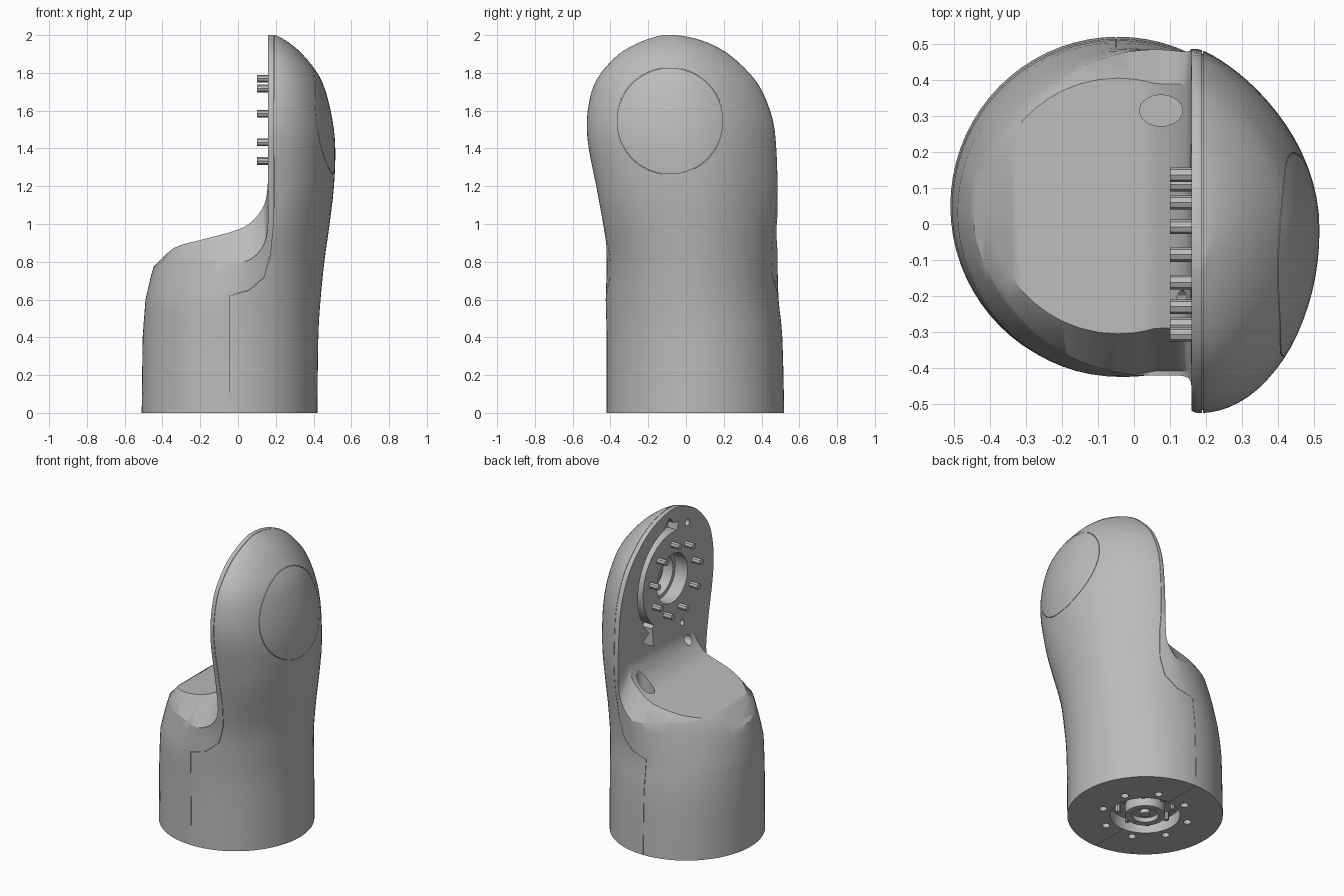
import bpy, bmesh, math
from mathutils import Vector

if "Cube" in bpy.data.objects:
    bpy.data.objects.remove(bpy.data.objects["Cube"], do_unlink=True)

grey = bpy.data.materials.new("satin grey")
grey.use_nodes = True
grey.diffuse_color = (0.5, 0.5, 0.5, 1)
grey.node_tree.nodes["Principled BSDF"].inputs["Base Color"].default_value = (0.5, 0.5, 0.5, 1)

HUB_Y, HUB_Z = -0.085, 1.545       # joint axis, along x
BASE_X, BASE_Y = -0.045, 0.05      # mounting axis, along z
WALL = 0.16                        # flat inner wall of the joint


def loft(name, rings, closed=False):
    """Solid through a list of matching rings, capped or joined end to end."""
    bm = bmesh.new()
    loops = [[bm.verts.new(p) for p in ring] for ring in rings]
    if closed:
        pairs = zip(loops, loops[1:] + loops[:1])
    else:
        pairs = zip(loops, loops[1:])
        bm.faces.new(loops[0])
        bm.faces.new(loops[-1])
    for a, b in pairs:
        for i in range(len(a)):
            j = (i + 1) % len(a)
            bm.faces.new((a[i], a[j], b[j], b[i]))
    bmesh.ops.recalc_face_normals(bm, faces=bm.faces)
    mesh = bpy.data.meshes.new(name)
    bm.to_mesh(mesh)
    bm.free()
    mesh.materials.append(grey)
    obj = bpy.data.objects.new(name, mesh)
    bpy.context.collection.objects.link(obj)
    return obj


def polar(axis, centre, r, a, level):
    """Point around the x or z axis at the given level."""
    u, v = centre[0] + r * math.cos(a), centre[1] + r * math.sin(a)
    return (level, u, v) if axis == "x" else (u, v, level)


def rod(name, axis, centre, r, low, high, n=32):
    return loft(name, [[polar(axis, centre, r, math.tau * i / n, k) for i in range(n)] for k in (low, high)])


def tube(name, axis, centre, inner, outer, low, high, start=0, sweep=math.tau, n=72):
    """Annulus, or part of one, with a rectangular section."""
    full = sweep == math.tau
    section = ((inner, low), (outer, low), (outer, high), (inner, high))
    rings = [[polar(axis, centre, r, start + sweep * i / n, k) for r, k in section]
             for i in range(n if full else n + 1)]
    return loft(name, rings, full)


def cut(target, cutter):
    mod = target.modifiers.new("cut", "BOOLEAN")
    mod.operation, mod.solver, mod.object = "DIFFERENCE", "EXACT", cutter
    bpy.context.view_layer.objects.active = target
    bpy.ops.object.modifier_apply(modifier=mod.name)
    bpy.data.objects.remove(cutter, do_unlink=True)


def interp(x, table):
    for (a, p), (b, q) in zip(table, table[1:]):
        if x <= b:
            return p + (q - p) * (x - a) / (b - a)
    return table[-1][1]


def spline(points, steps):
    """Smooth curve through the points."""
    p = [Vector(q) for q in points]
    p = [p[0]] + p + [p[-1]]
    out = []
    for a, b, c, d in zip(p, p[1:], p[2:], p[3:]):
        for k in range(steps):
            t = k / steps
            out.append(b + (c - a) * t / 2 + (a * 2 - b * 5 + c * 4 - d) * t * t / 2
                       + (b * 3 - a - c * 3 + d) * t ** 3 / 2)
    return out + [p[-1]]


# Body: stacked oval sections, each (height, left reach, front, back)
sections = [Vector(s) for s in (
    (0, .42, -.42, .52), (.4, .425, -.42, .51), (.6, .437, -.425, .49),
    (.8, .457, -.42, .485), (1, .485, -.44, .485), (1.2, .508, -.475, .485),
    (1.4, .515, -.515, .478), (1.55, .5, -.525, .46), (1.7, .465, -.5, .405),
    (1.8, .42, -.45, .335), (1.9, .34, -.355, .225), (1.96, .27, -.25, .115),
    (1.99, .22, -.165, .015), (2, .2, -.12, -.06))]
right_reach = [(0, -.51), (.4, -.505), (.6, -.49), (.77, -.45), (.9, -.4), (1.3, 0), (1.5, .06), (2, .08)]
body_rings = []
for z, reach, front, back in spline(sections, 3):
    t = min(max((z - 0.5) / 0.7, 0), 1)
    t = t * t * (3 - 2 * t)
    cx = BASE_X + 0.225 * t
    ring = []
    for i in range(72):
        a = math.tau * i / 72
        c, s = math.cos(a), math.sin(a)
        if c > 0:
            # the back of the joint tapers more than its front
            x = cx + (reach - cx) * c ** (1 + 0.6 * t * (s > 0))
        else:
            x = cx + (cx - interp(z, right_reach)) * c
        ring.append((x, (front + back) / 2 + (back - front) / 2 * s, z))
    body_rings.append(ring)
body = loft("arm_body", body_rings)


def engrave(cutter, depth=0.008):
    """Cut only a shallow line into the skin of the body."""
    core = loft("core_cutter", body_rings)
    normals = [v.normal.copy() for v in core.data.vertices]
    for v, n in zip(core.data.vertices, normals):
        v.co -= n * depth
    cut(cutter, core)
    cut(body, cutter)


# Shell seam: hairline between the two halves
path = [Vector(p) for p in ((-.05, -.1), (-.05, .62), (.06, .65), (.14, .72), (.175, .84), (.19, 1), (.19, 2.1))]
sides = ([], [])
for i, p in enumerate(path):
    d = (path[min(i + 1, len(path) - 1)] - path[max(i - 1, 0)]).normalized() * 0.0012
    sides[0].append((p.x - d.y, p.y + d.x))
    sides[1].append((p.x + d.y, p.y - d.x))
outline = sides[0] + sides[1][::-1]
engrave(loft("seam_cutter", [[(x, y, z) for x, z in outline] for y in (-1, 1)]))

# Round cap seam on the outer side
hub = (HUB_Y, HUB_Z)
engrave(tube("cap_cutter", "x", hub, .281, .2835, .36, .6))

# Shoulder and flat wall: scoop with a bevelled rim
ridge = spline([(-.46, .76), (-.34, .872), (-.2, .915), (0, .97), (.09, 1.03), (.145, 1.12), (WALL, 1.25)], 4)
rim = spline([(-.46, .76), (-.36, .768), (-.2, .77), (0, .79), (.1, .84), (.15, .93), (WALL, 1.08)], 4)
rings = []
for side, wide in ((-1, 2), (-1, 1), (-1, 0), (1, 0), (1, 1), (1, 2)):
    ring = []
    for top, low in zip(ridge, rim):
        x, z = top if wide == 0 else low
        dx = min(x, .06) - BASE_X
        inner = math.sqrt(max(.355 ** 2 - dx ** 2, .0004))
        outer = math.sqrt(max(.47 ** 2 - dx ** 2, .005))
        ring.append((x, BASE_Y + side * (inner, outer, 0.9)[wide], z))
    y = ring[-1][1]
    rings.append([(-1, y, .6)] + ring + [(WALL, y, 2.2), (-1, y, 2.2)])
cut(body, loft("scoop_cutter", rings))

# Joint socket: centre bore, side groove, pockets and screw holes
cut(body, rod("bore_cutter", "x", hub, .16, .1, .32, 48))
cut(body, tube("groove_cutter", "x", hub, .305, .36, .1, .23, math.radians(-50), math.radians(150)))
for dy, dz, r, n in ((.24, -.31, .07, 3), (.03, .36, .05, 4), (-.1, -.33, .02, 12),
                     (-.13, -.45, .032, 12), (-.16, .31, .022, 12)):
    cut(body, rod("pocket_cutter", "x", (HUB_Y + dy, HUB_Z + dz), r, .1, .235, n))

# Cable slot in the shoulder
slot = [[(x * 1.3 + .075, y * .95 + .315, z) for x, y, z in
         (polar("z", (0, 0), .046, math.tau * i / 20, k) for i in range(20))] for k in (.85, 1.3)]
cut(body, loft("slot_cutter", slot))

# Underside: ring recess, boss bore and screw holes
base = (BASE_X, BASE_Y)
cut(body, tube("recess_cutter", "z", base, .12, .21, -.1, .08))
cut(body, rod("boss_cutter", "z", base, .08, -.1, .03))
for i in range(8):
    x, y, _ = polar("z", base, .265, math.tau * (i + 0.5) / 8, 0)
    cut(body, rod("screw_cutter", "z", (x, y), .024, -.1, .05, 12))

# Drive pins around the joint, and small pins in the base recess
parts = [body]
for i in range(9):
    _, y, z = polar("x", hub, .225, math.tau * (i / 9 + 0.25), 0)
    parts.append(rod("drive_pin", "x", (y, z), .02, .1, .19, 8))
for i in range(8):
    x, y, _ = polar("z", base, .165, math.tau * i / 8, 0)
    parts.append(rod("base_pin", "z", (x, y), .016, .03, .1, 8))

# Inner rim and spindles inside the bores
parts.append(tube("bore_ring", "x", hub, .135, .165, .25, .33))
parts.append(rod("bore_spindle", "x", hub, .03, .26, .33, 16))
parts.append(rod("base_spindle", "z", base, .03, .005, .04, 16))

bpy.ops.object.select_all(action="DESELECT")
for obj in parts:
    obj.select_set(True)
bpy.context.view_layer.objects.active = body
bpy.ops.object.shade_smooth_by_angle(angle=math.radians(28))
